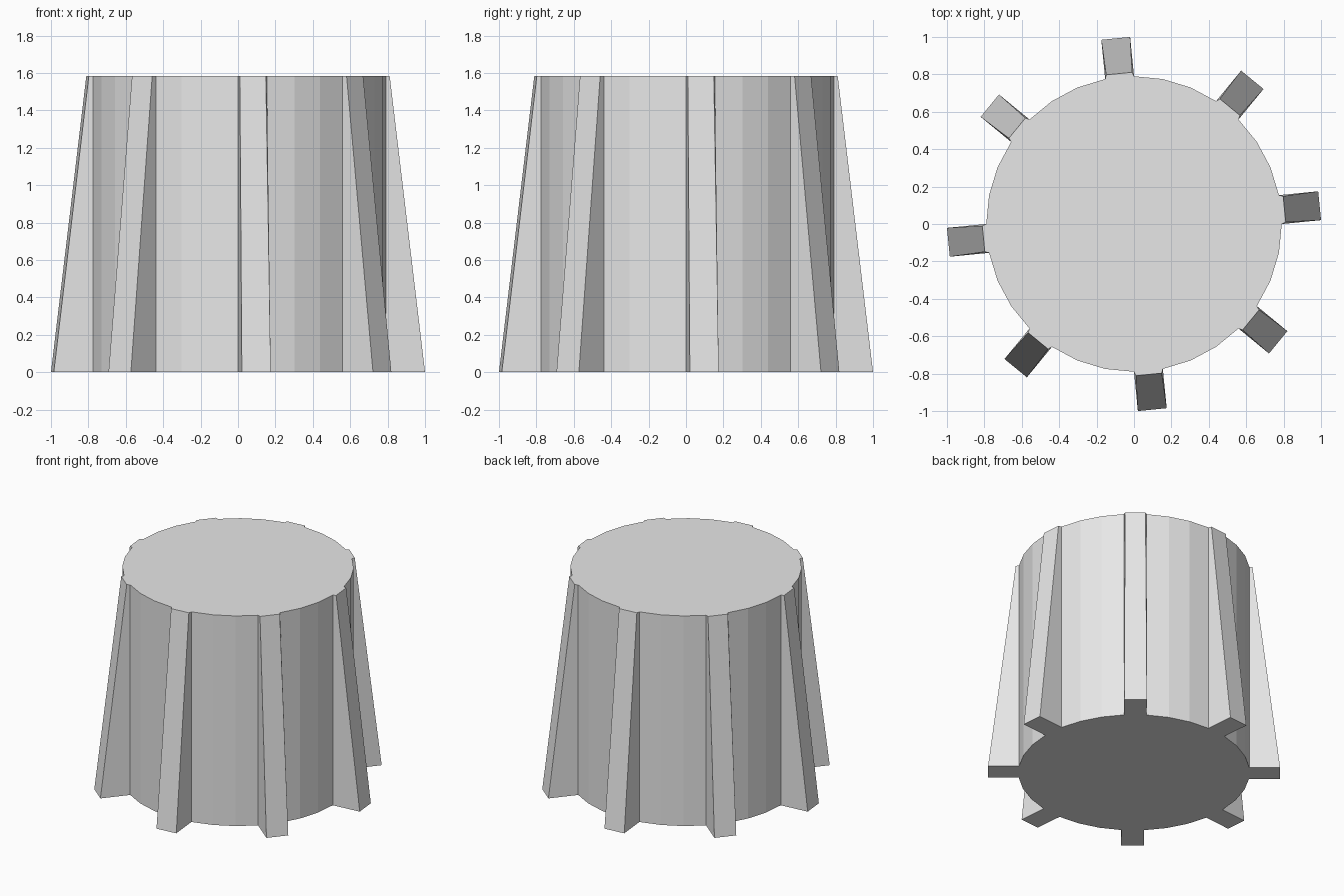
import bpy
import bmesh
import math
from mathutils import Matrix, Vector

cube = bpy.data.objects.get("Cube")
if cube:
    bpy.data.objects.remove(cube, do_unlink=True)

SIDES = 32
RADIUS = 0.79
HEIGHT = 1.583
FIN_COUNT = 8
FIN_BOTTOM, FIN_TOP = 0.211, 0.022   # how far the fin stands out
TOP_WIDTH = 0.9                      # fin narrowing at the top

# Plain grey material
grey = bpy.data.materials.new("light grey")
grey.use_nodes = True
grey.diffuse_color = (0.8, 0.8, 0.8, 1)
grey.node_tree.nodes["Principled BSDF"].inputs["Base Color"].default_value = grey.diffuse_color

# Faceted drum
bm = bmesh.new()
bmesh.ops.create_cone(bm, cap_ends=True, segments=SIDES, radius1=RADIUS, radius2=RADIUS,
                      depth=HEIGHT, matrix=Matrix.Translation((0, 0, HEIGHT / 2)))
bm.normal_update()

# Every fourth facet is pulled out into a fin that tapers upward
step = 2 * math.pi / SIDES
period = SIDES // FIN_COUNT
facets = []
for face in bm.faces:
    if abs(face.normal.z) < 0.5:
        index = round(math.atan2(face.normal.y, face.normal.x) / step - 0.5)
        if index % period == 0:
            facets.append(face)

for face in bmesh.ops.extrude_discrete_faces(bm, faces=facets)["faces"]:
    middle = face.calc_center_median()
    out = Vector((middle.x, middle.y, 0)).normalized()
    side = Vector((-out.y, out.x, 0))
    for vert in face.verts:
        if vert.co.z > HEIGHT / 2:
            vert.co += out * FIN_TOP - side * vert.co.dot(side) * (1 - TOP_WIDTH)
        else:
            vert.co += out * FIN_BOTTOM

bmesh.ops.recalc_face_normals(bm, faces=bm.faces)
mesh = bpy.data.meshes.new("finned_drum")
bm.to_mesh(mesh)
bm.free()
mesh.materials.append(grey)
drum = bpy.data.objects.new("finned_drum", mesh)
bpy.context.collection.objects.link(drum)
